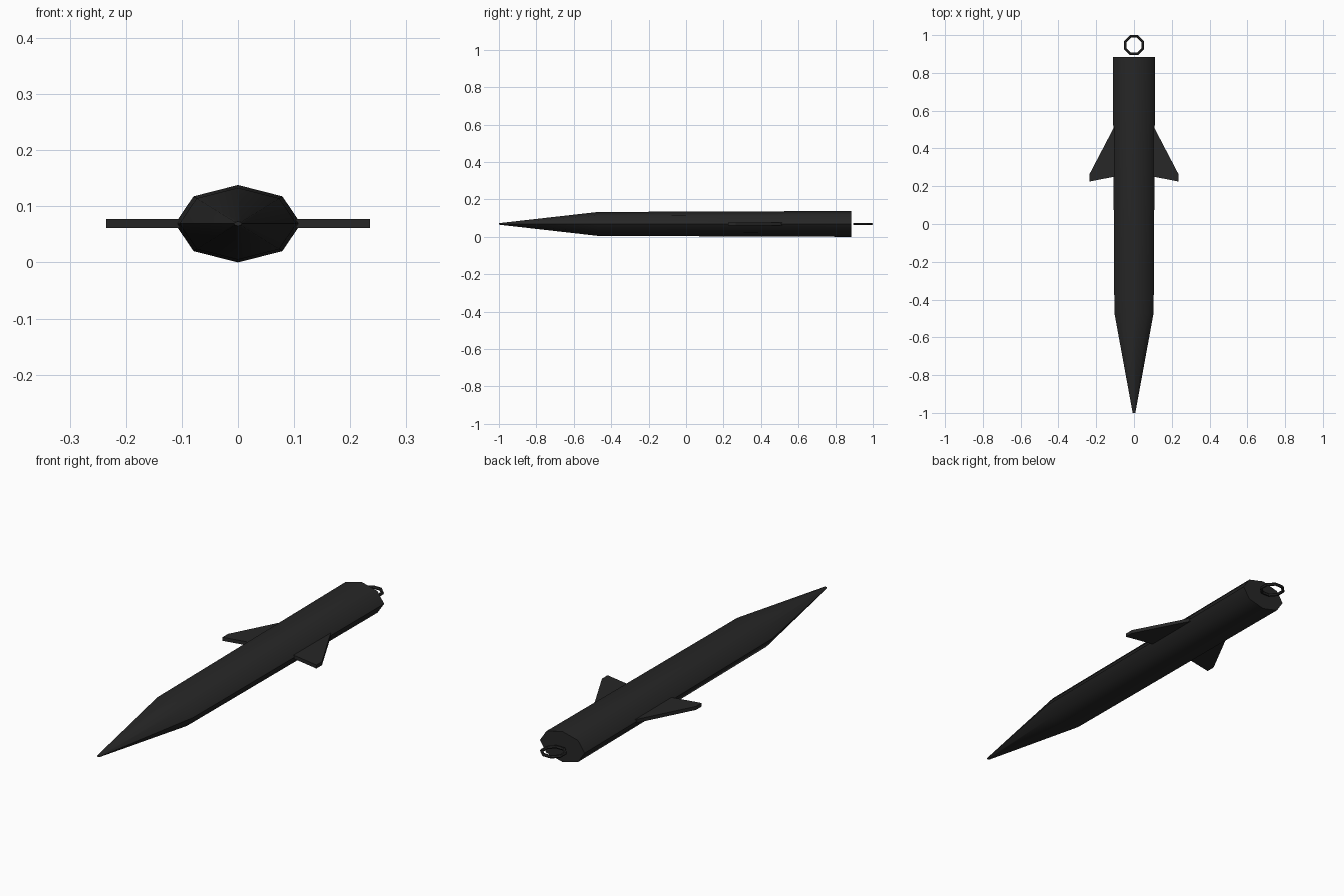
import bpy, bmesh, math
from mathutils import Matrix

if "Cube" in bpy.data.objects:
    bpy.data.objects.remove(bpy.data.objects["Cube"])

ZC = 0.069
dark = bpy.data.materials.new("dark_metal")
dark.diffuse_color = (0.02, 0.02, 0.02, 1)
dark.use_nodes = True
dark.node_tree.nodes["Principled BSDF"].inputs["Base Color"].default_value = dark.diffuse_color


def finish(bm, name, smooth=None):
    bmesh.ops.recalc_face_normals(bm, faces=bm.faces)
    me = bpy.data.meshes.new(name)
    bm.to_mesh(me)
    bm.free()
    ob = bpy.data.objects.new(name, me)
    ob.location.z = ZC
    me.materials.append(dark)
    bpy.context.collection.objects.link(ob)
    if smooth:
        bpy.ops.object.select_all(action='DESELECT')
        ob.select_set(True)
        bpy.context.view_layer.objects.active = ob
        bpy.ops.object.shade_smooth_by_angle(angle=math.radians(smooth))
    return ob


# Body: flattened octagonal loft (y, half width, half height)
sections = [(-1.0, 0.007, 0.004), (-0.47, 0.104, 0.064), (0.885, 0.112, 0.069)]
bm = bmesh.new()
rings = []
for y, rx, rz in sections:
    rings.append([bm.verts.new((rx * math.cos(i * math.pi / 4), y,
                                rz * math.sin(i * math.pi / 4))) for i in range(8)])
for a, b in zip(rings, rings[1:]):
    for i in range(8):
        j = (i + 1) % 8
        bm.faces.new((a[i], a[j], b[j], b[i]))
bm.faces.new(rings[0])
bm.faces.new(rings[-1])
finish(bm, "body", 60)

# Side fins: swept plates, mirrored left and right
outline = [(0.08, 0.56), (0.08, 0.256), (0.107, 0.25), (0.235, 0.225), (0.235, 0.265), (0.107, 0.51)]
for side, name in ((1, "fin_right"), (-1, "fin_left")):
    bm = bmesh.new()
    face = bm.faces.new([bm.verts.new((side * x, y, -0.008)) for x, y in outline])
    ext = bmesh.ops.extrude_face_region(bm, geom=[face])
    bmesh.ops.translate(bm, vec=(0, 0, 0.016),
                        verts=[v for v in ext["geom"] if isinstance(v, bmesh.types.BMVert)])
    finish(bm, name)

# Tail ring: eight-sided loop lying flat behind the body
bpy.ops.mesh.primitive_torus_add(major_segments=8, minor_segments=6,
                                 major_radius=0.05, minor_radius=0.007)
ring = bpy.context.object
ring.name = "tail_ring"
ring.data.transform(Matrix.Rotation(math.pi / 8, 4, 'Z'))
ring.location = (0, 0.947, ZC)
ring.data.materials.append(dark)
